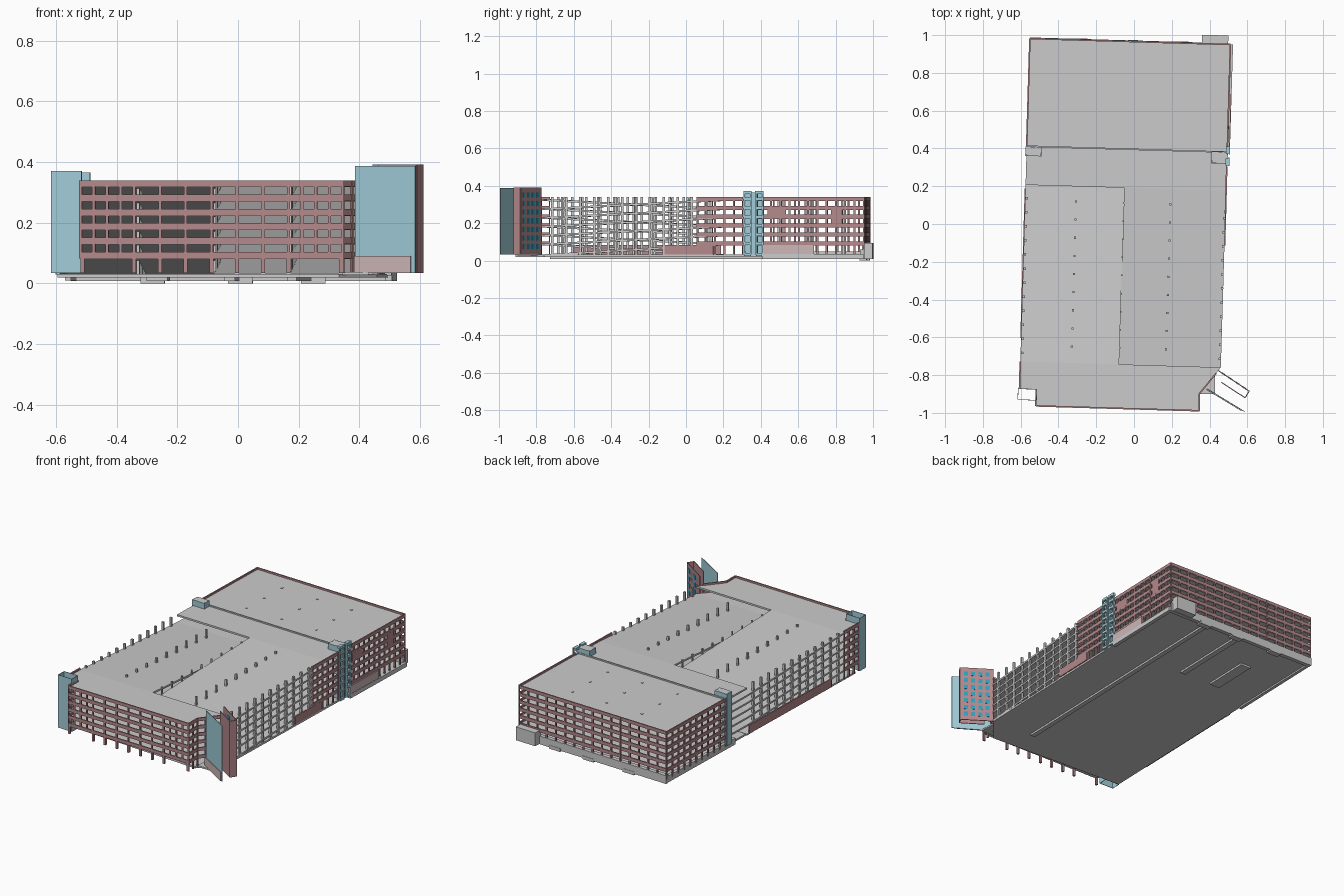
import bpy, bmesh
from math import radians, cos, sin, hypot
from mathutils import Vector

if "Cube" in bpy.data.objects:
    bpy.data.objects.remove(bpy.data.objects["Cube"])

ROT = radians(-1.7)              # the whole plan is turned slightly
LEVELS = [0.034, 0.092, 0.14, 0.187, 0.234, 0.281, 0.329]   # deck tops
TOP = 0.34
LEFT, RIGHT, FRONT, BACK = -0.58, 0.482, -0.978, 0.965
MID, R0, R1, JOINT = -0.057, -0.745, 0.19, 0.395             # ramp limits


def mat(name, rgb):
    m = bpy.data.materials.new(name)
    m.diffuse_color = (*rgb, 1)
    m.use_nodes = True
    m.node_tree.nodes["Principled BSDF"].inputs["Base Color"].default_value = m.diffuse_color
    return m


PINK = mat("pink_masonry", (0.46, 0.25, 0.26))
GLASS = mat("pale_glass", (0.36, 0.61, 0.69))
BLUE = mat("window_blue", (0.03, 0.36, 0.52))
PALE = mat("pale_wall", (0.62, 0.48, 0.48))


def W(x, y):
    """Grid position to the building's own axes."""
    return (x * cos(-ROT) - y * sin(-ROT), x * sin(-ROT) + y * cos(-ROT))


class Part:
    def __init__(self, name, material=None):
        self.name, self.material, self.bm = name, material, bmesh.new()

    def slab(self, pts, thick):
        top = [self.bm.verts.new(p) for p in pts]
        bot = [self.bm.verts.new((p[0], p[1], p[2] - thick)) for p in pts]
        self.bm.faces.new(top)
        self.bm.faces.new(bot[::-1])
        for i in range(len(pts)):
            j = (i + 1) % len(pts)
            self.bm.faces.new((top[i], bot[i], bot[j], top[j]))

    def wall(self, a, b, z0, z1, t=0.008):
        d = Vector((b[0] - a[0], b[1] - a[1])).normalized() * t / 2
        n = (-d.y, d.x)
        self.slab([(a[0] - n[0], a[1] - n[1], z1), (b[0] - n[0], b[1] - n[1], z1),
                   (b[0] + n[0], b[1] + n[1], z1), (a[0] + n[0], a[1] + n[1], z1)], z1 - z0)

    def box(self, u0, u1, v0, v1, z0, z1):
        self.slab([(u0, v0, z1), (u1, v0, z1), (u1, v1, z1), (u0, v1, z1)], z1 - z0)

    def column(self, u, v, z0, z1, s=0.014):
        self.box(u - s / 2, u + s / 2, v - s / 2, v + s / 2, z0, z1)

    def grid(self, a, b, posts, z0=0.082, w=0.01, band=0.015, levels=LEVELS[1:]):
        """Facade of floor bands and posts; posts are fractions of the run."""
        L = hypot(b[0] - a[0], b[1] - a[1])
        at = lambda f: (a[0] + (b[0] - a[0]) * f, a[1] + (b[1] - a[1]) * f)
        for z in levels:
            self.wall(a, b, z - band / 2 - 0.002, min(z + band / 2 + 0.004, TOP), 0.008)
        for f in posts:
            h = w / 2 / L
            self.wall(at(max(f - h, 0)), at(min(f + h, 1)), z0, TOP, 0.0085)

    def done(self):
        bmesh.ops.recalc_face_normals(self.bm, faces=self.bm.faces)
        me = bpy.data.meshes.new(self.name)
        self.bm.to_mesh(me)
        self.bm.free()
        ob = bpy.data.objects.new(self.name, me)
        ob.rotation_euler.z = ROT
        if self.material:
            me.materials.append(self.material)
        bpy.context.collection.objects.link(ob)


def even(n):
    return [i / n for i in range(n + 1)]


# Flat decks at both ends of the ramps
chamfer = [W(0.345, -0.99), W(0.345, -0.9), W(0.435, -0.79)]
front_plan = [(LEFT, R0), (LEFT, -0.888), (-0.491, -0.888), (-0.491, FRONT)] + chamfer + [(RIGHT, R0)]
decks = Part("flat_decks")
for z in LEVELS[1:]:
    decks.slab([(*p, z) for p in front_plan], 0.011)
    decks.box(LEFT, RIGHT, R1, JOINT - 0.004, z - 0.011, z)
    decks.box(LEFT, RIGHT, JOINT, BACK, z - 0.011, z)
decks.box(LEFT, RIGHT, JOINT - 0.004, JOINT + 0.004, 0.32, 0.337)
decks.done()

# Sloping parking ramps, falling in opposite directions
ramps = Part("parking_ramps")
for lo, hi in zip(LEVELS, LEVELS[1:]):
    ramps.slab([(LEFT, R0, hi), (MID, R0, hi), (MID, R1, lo), (LEFT, R1, lo)], 0.011)
    ramps.slab([(MID, R0, lo), (RIGHT, R0, lo), (RIGHT, R1, hi), (MID, R1, hi)], 0.011)
ramps.done()

# Ground plate, foundation strips and back base
ground = Part("ground_plate")
ground.slab([(LEFT + 0.01, BACK, 0.032), (LEFT + 0.01, -0.87, 0.032), (0.36, -0.9, 0.032),
             (RIGHT, -0.74, 0.032), (RIGHT, BACK, 0.032)], 0.012)
ground.slab([(*W(x, y), 0.038) for x, y in
             ((0.345, -0.9), (0.43, -0.9), (0.43, -0.79), (0.35, -0.79))], 0.01)
ground.done()
base = Part("foundation")
for u, v0, v1, w in [(0.2, -0.72, 0.93, 0.03), (-0.04, 0.42, 0.93, 0.035),
                     (-0.28, 0.42, 0.72, 0.07)]:
    base.box(u - w / 2, u + w / 2, v0, v1, 0.008, 0.022)
base.box(LEFT, 0.482, BACK - 0.02, BACK + 0.006, 0.008, 0.06)
base.box(RIGHT - 0.01, RIGHT + 0.014, 0.42, BACK, 0.008, 0.035)
base.box(LEFT, LEFT + 0.02, 0.3, BACK, 0.01, 0.05)
for u in (-0.31, -0.02, 0.22):
    base.box(u - 0.04, u + 0.04, BACK - 0.03, BACK + 0.008, 0, 0.022)
base.box(0.33, 0.47, 0.955, 1.012, 0.01, 0.095)
base.done()

# Concrete columns inside and along the open sides
cols = Part("concrete_columns")
for i in range(9):
    v = 0.11 - i * 0.096
    for u in (-0.31, 0.19):
        cols.column(u, v, 0.03, TOP, 0.011)
    cols.column(MID, v, 0.03, 0.332, 0.008)
for i in range(12):
    v = -0.7 + i * 0.0745
    cols.column(LEFT + 0.008, v, 0.03, TOP, 0.013)
    if v < 0.1:
        cols.column(RIGHT - 0.006, v, 0.03, TOP, 0.013)
for v in (0.5, 0.67, 0.84):
    for u in (-0.31, -0.057, 0.19):
        cols.column(u, v, 0.03, 0.332, 0.011)
cols.done()

# Front facade: narrow bays at the ends, wide bays in the middle
fl, fr = (-0.491, FRONT), (0.375, FRONT)
wide = [0.205 + i * 0.098 for i in range(7)]
narrow = [i * 0.205 / 4 for i in range(4)] + [0.793 + i * 0.207 / 4 for i in range(1, 5)]
front = Part("front_facade", PINK)
front.grid(fl, fr, wide + narrow)
for f in [0.008] + wide + [0.992]:
    front.column(fl[0] + (fr[0] - fl[0]) * f, FRONT + 0.003, 0.034, 0.1, 0.013)
front.grid(chamfer[0], chamfer[1], even(2), 0.034)
front.grid(chamfer[1], chamfer[2], even(3), 0.034)
front.grid((-0.491, FRONT), (-0.491, -0.888), even(2))
front.done()

# Right facade
right = Part("right_facade", PINK)
right.grid((RIGHT, 0.42), (RIGHT, BACK), even(11), 0.034)
right.grid((RIGHT, 0.07), (RIGHT, 0.32), even(5), 0.034)
right.wall((RIGHT, 0.45), (RIGHT, 0.55), 0.235, 0.28, 0.009)
right.wall((RIGHT, 0.79), (RIGHT, 0.85), 0.187, 0.281, 0.009)
right.wall((RIGHT, -0.1), (RIGHT, 0.16), 0.034, 0.085, 0.009)
right.done()
low = Part("right_low_wall", PALE)
low.wall((RIGHT + 0.008, 0.42), (RIGHT + 0.008, 0.7), 0.034, 0.085)
low.done()

# Back facade
back = Part("back_facade", PINK)
back.grid((LEFT, BACK), (RIGHT, BACK), even(16), 0.05)
back.done()

# Left facade, with a long low wall under the open ramps
left = Part("left_facade", PINK)
left.grid((LEFT, JOINT), (LEFT, BACK), even(10), 0.034)
left.grid((LEFT, -0.888), (LEFT, R0), even(3), 0.034)
left.wall((LEFT, -0.62), (LEFT, 0.17), 0.03, 0.085, 0.008)
left.done()


def glass_shaft(name, u0, u1, v0, v1, z1):
    p = Part(name, GLASS)
    c = [(u0, v0), (u1, v0), (u1, v1), (u0, v1)]
    for s in range(4):
        p.wall(c[s], c[(s + 1) % 4], 0.034, z1, 0.003)
    p.done()


# Stair towers
a, b = W(-0.615, -0.93), W(-0.515, -0.875)
glass_shaft("front_left_stair_tower", a[0], b[0], a[1], b[1], 0.37)
glass_shaft("left_stair_tower", -0.585, -0.5, 0.345, 0.392, 0.365)
glass_shaft("right_stair_tower", 0.4, 0.484, 0.335, 0.395, 0.365)
caps = Part("stair_tower_caps")
caps.box(-0.583, -0.502, 0.347, 0.39, 0.355, 0.365)
caps.box(0.402, 0.482, 0.337, 0.393, 0.355, 0.365)
caps.done()
stair = Part("right_stair_balconies", GLASS)
for v0, v1 in ((0.325, 0.362), (0.388, 0.425)):
    for z in LEVELS + [0.365]:
        stair.box(0.475, 0.496, v0, v1, z - 0.008, z + 0.008)
    for v in (v0, v1):
        stair.column(0.492, v, 0.034, 0.373, 0.008)
stair.done()

# Entrance corner: angled glass fin and windowed masonry screen
fin = Part("entrance_glass_fin", GLASS)
fin.wall(W(0.386, -0.872), W(0.585, -0.993), 0.034, 0.388, 0.004)
fin.done()
fin_base = Part("entrance_low_wall", PALE)
fin_base.wall(W(0.384, -0.876), W(0.57, -0.989), 0.034, 0.09, 0.004)
fin_base.done()
p, q, r, s = W(0.445, -0.775), W(0.61, -0.885), W(0.588, -0.92), W(0.462, -0.838)
screen = Part("entrance_screen", PINK)
for m, n in ((p, q), (q, r), (r, s)):
    screen.wall(m, n, 0.034, 0.392, 0.005)
screen.done()
panes = Part("entrance_windows", BLUE)
pt = lambda f: (p[0] + (q[0] - p[0]) * f, p[1] + (q[1] - p[1]) * f)
for c in range(4):
    for k in range(7):
        f, z = 0.11 + c * 0.22, 0.062 + k * 0.046
        panes.wall(pt(f), pt(f + 0.12), z, z + 0.027, 0.007)
panes.done()
